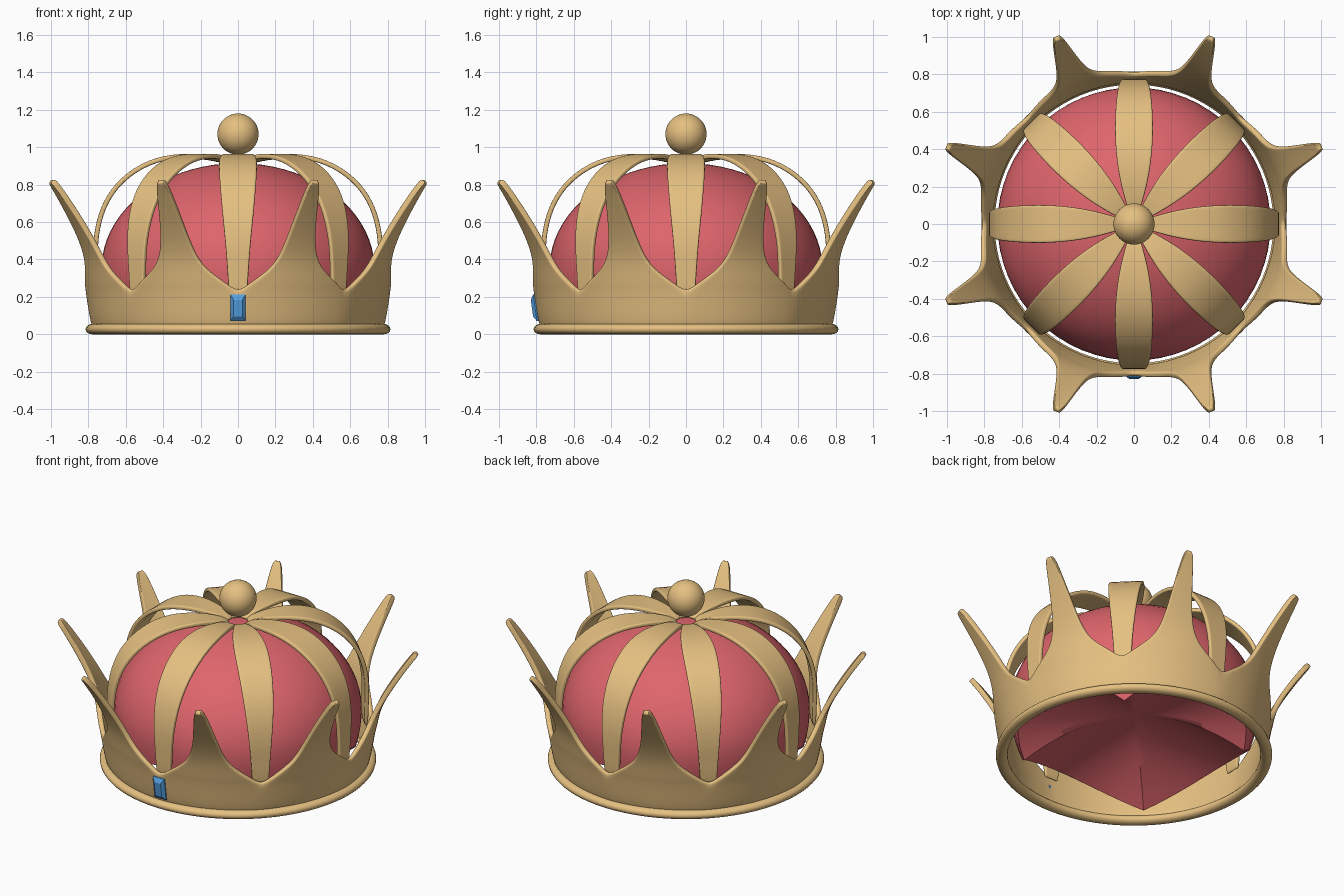
import bpy, bmesh
from math import sin, cos, radians, asin, pi
from mathutils import Vector

cube = bpy.data.objects.get("Cube")
if cube:
    bpy.data.objects.remove(cube, do_unlink=True)


def material(name, color):
    m = bpy.data.materials.new(name)
    m.use_nodes = True
    m.diffuse_color = (*color, 1)
    node = m.node_tree.nodes["Principled BSDF"]
    node.inputs["Base Color"].default_value = (*color, 1)
    node.inputs["Roughness"].default_value = 0.5
    return m


gold = material("gold", (0.79, 0.53, 0.22))
velvet = material("red velvet", (0.73, 0.13, 0.15))
sapphire = material("blue gem", (0.09, 0.36, 0.78))


def smooth(obj, angle=50):
    bpy.ops.object.select_all(action="DESELECT")
    obj.select_set(True)
    bpy.context.view_layer.objects.active = obj
    bpy.ops.object.shade_smooth_by_angle(angle=radians(angle))


def finish(bm, name, mat):
    mesh = bpy.data.meshes.new(name)
    bmesh.ops.remove_doubles(bm, verts=bm.verts, dist=0.0005)
    bm.to_mesh(mesh)
    bm.free()
    obj = bpy.data.objects.new(name, mesh)
    bpy.context.collection.objects.link(obj)
    mesh.materials.append(mat)
    return obj


def add_grid(bm, rows):
    """Skin a list of equally long point rows with quads."""
    vs = [[bm.verts.new(p) for p in row] for row in rows]
    for lo, hi in zip(vs, vs[1:]):
        for i in range(len(lo) - 1):
            bm.faces.new((lo[i], lo[i + 1], hi[i + 1], hi[i]))


def thicken(obj, thickness):
    solid = obj.modifiers.new("Thickness", "SOLIDIFY")
    solid.thickness = thickness
    solid.offset = -1
    sub = obj.modifiers.new("Rounding", "SUBSURF")
    sub.levels = sub.render_levels = 2
    smooth(obj, 80)


def polar(r, angle, z):
    return Vector((r * cos(angle), r * sin(angle), z))


# Band with eight flaring points: radius, height, half angle in degrees
band_rows = [
    (0.78, 0.02, 22.5), (0.80, 0.13, 22.5), (0.815, 0.225, 22.5),
    (0.825, 0.27, 18), (0.833, 0.318, 13.3), (0.842, 0.362, 9.6),
    (0.86, 0.425, 6.9), (0.90, 0.515, 5.0), (0.967, 0.63, 3.5),
    (1.035, 0.735, 2.3), (1.078, 0.795, 1.5), (1.092, 0.81, 0.7),
]
columns = (-1, -0.85, -0.45, 0, 0.45, 0.85, 1)
bm = bmesh.new()
for k in range(8):
    mid = radians(22.5 + 45 * k)
    add_grid(bm, [[polar(r, mid + u * radians(h), z) for u in columns]
                  for r, z, h in band_rows])
thicken(finish(bm, "band_with_points", gold), 0.032)

# Rounded rim at the foot of the band
bpy.ops.mesh.primitive_torus_add(major_radius=0.78, minor_radius=0.035,
                                 major_segments=96, minor_segments=16,
                                 location=(0, 0, 0.0275))
rim = bpy.context.object
rim.name = "bottom_rim"
rim.scale.z = 0.785
rim.data.materials.append(gold)
smooth(rim)

# Eight arches: radius, height, half width, from foot to crown
arch_rows = [
    (0.772, 0.19, 0.048), (0.774, 0.34, 0.057), (0.778, 0.47, 0.066),
    (0.759, 0.61, 0.08), (0.707, 0.745, 0.092), (0.6, 0.867, 0.101),
    (0.44, 0.953, 0.103), (0.26, 0.97, 0.083), (0.12, 0.953, 0.047),
    (0.05, 0.93, 0.024),
]
bm = bmesh.new()
for k in range(8):
    a = radians(45 * k)
    side = Vector((-sin(a), cos(a), 0))
    add_grid(bm, [[polar(r, a, z) + side * w * u for u in (-1, -0.85, 0, 0.85, 1)]
                  for r, z, w in arch_rows])
thicken(finish(bm, "arches", gold), 0.026)

# Velvet cap: dome whose lower edge dips at the four diagonals,
# closed below by a shallow hollow
CENTRE, RADIUS, UPPER, LOWER, HOLLOW = 0.35, 0.73, 0.565, 0.725, 0.29
STEPS, RINGS = 64, 20
dome, underside = [], []
for j in range(RINGS + 1):
    f = j / RINGS
    upper_row, lower_row = [], []
    for i in range(STEPS + 1):
        a = 2 * pi * i / STEPS
        edge = 0.02 + 0.22 * abs(cos(2 * a))
        low = asin((edge - CENTRE) / LOWER)
        t = low + (pi / 2 - low) * f
        height = UPPER if t > 0 else LOWER
        upper_row.append(polar(RADIUS * cos(t), a, CENTRE + height * sin(t)))
        lower_row.append(polar(RADIUS * cos(low) * f, a,
                               HOLLOW + (edge - HOLLOW) * f * f))
    dome.append(upper_row)
    underside.append(lower_row)
bm = bmesh.new()
add_grid(bm, dome[:-1])
add_grid(bm, underside[1:])
bmesh.ops.remove_doubles(bm, verts=bm.verts, dist=0.0005)
bmesh.ops.holes_fill(bm, edges=[e for e in bm.edges if e.is_boundary], sides=STEPS)
bmesh.ops.recalc_face_normals(bm, faces=bm.faces)
smooth(finish(bm, "velvet_cap", velvet))

# Ball above the crown
bpy.ops.mesh.primitive_uv_sphere_add(segments=48, ring_count=24, radius=0.11,
                                     location=(0, 0, 1.07))
ball = bpy.context.object
ball.name = "top_ball"
ball.data.materials.append(gold)
smooth(ball)

# Step-cut gem on the front: half width, half height, depth
bm = bmesh.new()
levels = [(0.004, 0.008, 0.03), (0.041, 0.072, -0.003), (0.041, 0.072, -0.01),
          (0.023, 0.045, -0.027)]
loops = [[bm.verts.new((x * w, y, z * h)) for x, z in ((-1, -1), (1, -1), (1, 1), (-1, 1))]
         for w, h, y in levels]
for lo, hi in zip(loops, loops[1:]):
    for i in range(4):
        n = (i + 1) % 4
        bm.faces.new((lo[i], lo[n], hi[n], hi[i]))
bm.faces.new(loops[0])
bm.faces.new(loops[-1])
bmesh.ops.recalc_face_normals(bm, faces=bm.faces)
gem = finish(bm, "front_gem", sapphire)
gem.location = (0, -0.797, 0.143)
gem.rotation_euler.x = radians(8)
